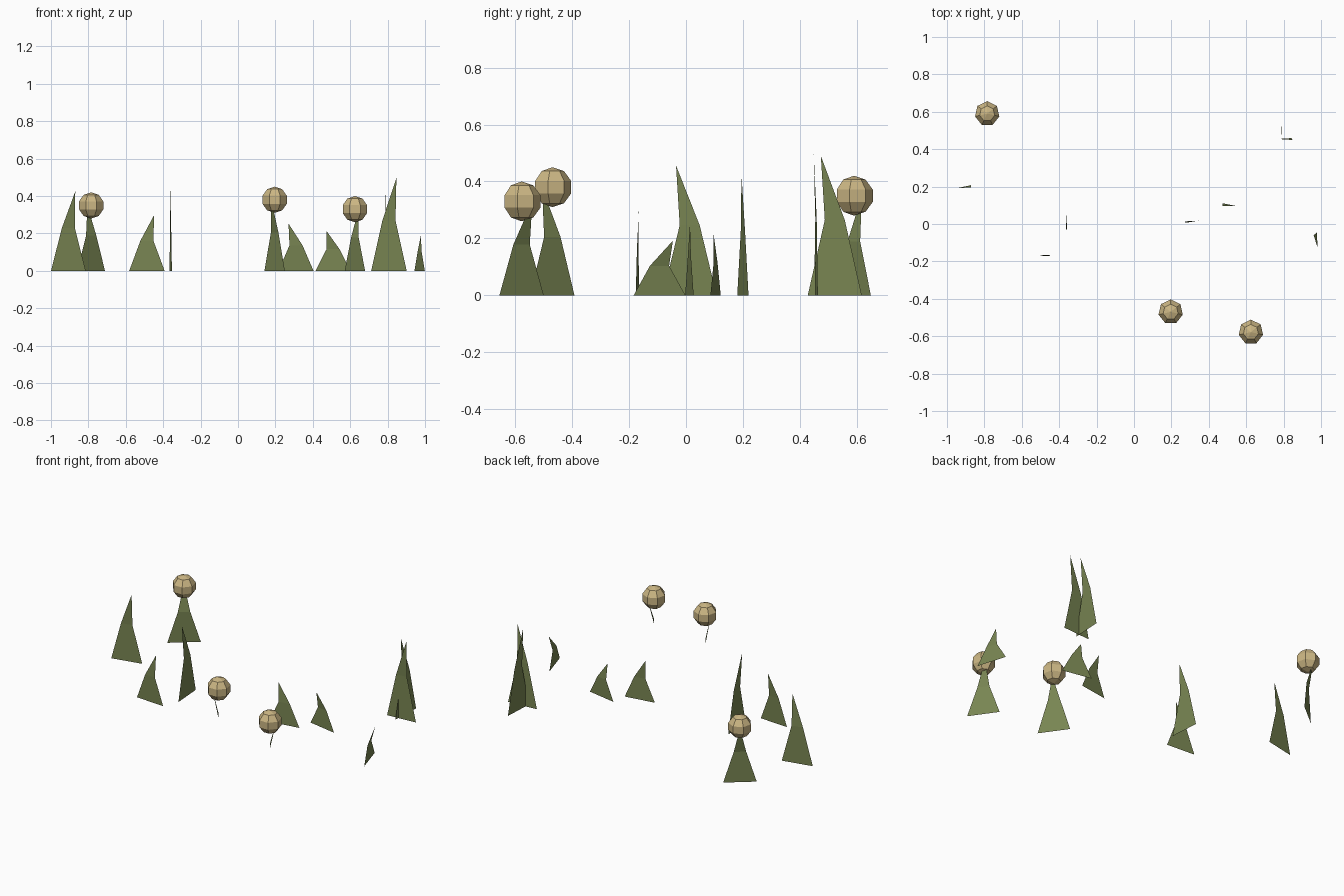
import bpy
import bmesh
from math import cos, sin, radians
from mathutils import Vector, Matrix

cube = bpy.data.objects.get("Cube")
if cube:
    bpy.data.objects.remove(cube, do_unlink=True)


def make_material(name, color):
    mat = bpy.data.materials.new(name)
    mat.use_nodes = True
    mat.diffuse_color = color
    mat.node_tree.nodes["Principled BSDF"].inputs["Base Color"].default_value = color
    return mat


GREEN = make_material("olive green", (0.19, 0.235, 0.085, 1))
TAN = make_material("straw tan", (0.6, 0.47, 0.23, 1))


def add_object(name, bm, mat):
    mesh = bpy.data.meshes.new(name)
    bm.to_mesh(mesh)
    bm.free()
    mesh.materials.append(mat)
    obj = bpy.data.objects.new(name, mesh)
    bpy.context.collection.objects.link(obj)
    return obj


def add_blade(name, x, y, angle, height, lean, width=0.19):
    """Flat tapering blade: upright lower half, bent pointed tip."""
    base = Vector((x, y, 0))
    across = Vector((cos(radians(angle)), sin(radians(angle)), 0)) * width / 2
    middle = base + Vector((0, 0, height * 0.54))
    tip = base + Vector((*lean, height))
    bm = bmesh.new()
    low_l, low_r, mid_r, mid_l, top = [bm.verts.new(p) for p in (
        base - across, base + across,
        middle + across * 0.37, middle - across * 0.37, tip)]
    bm.faces.new((low_l, low_r, mid_r, mid_l))
    bm.faces.new((mid_l, mid_r, top))
    add_object(name, bm, GREEN)


def add_seed_head(name, x, y, z):
    """Faceted ball on top of a blade."""
    bm = bmesh.new()
    bmesh.ops.create_uvsphere(bm, u_segments=7, v_segments=5, radius=0.07,
                              matrix=Matrix.Translation((x, y, z)))
    add_object(name, bm, TAN)


# Plain grass blades: x, y, angle, height, tip lean
blades = [
    (-0.907, 0.20, 12, 0.425, (0.037, -0.005)),
    (-0.487, -0.17, -4, 0.297, (0.038, 0.004)),
    (-0.36, 0.013, 94, 0.456, (-0.003, -0.048)),
    (0.807, 0.457, 4, 0.498, (0.04, -0.008)),
    (0.79, 0.523, 87, 0.49, (0.001, -0.049)),
    (0.31, 0.012, 9, 0.253, (-0.04, 0.002)),
    (0.508, 0.104, -11, 0.215, (-0.036, -0.007)),
    (0.971, -0.093, -73, 0.192, (0.007, 0.047)),
]
for i, blade in enumerate(blades, 1):
    add_blade(f"grass_blade_{i}", *blade)

# Blades that carry a seed head
stems = [
    (-0.785, 0.59, 39, 0.35, (-0.02, 0.028)),
    (0.196, -0.47, -55, 0.38, (-0.018, -0.036)),
    (0.625, -0.578, -55, 0.33, (0.02, 0.038)),
]
for i, (x, y, angle, height, lean) in enumerate(stems, 1):
    add_blade(f"seed_stem_{i}", x, y, angle, height, lean)
    add_seed_head(f"seed_head_{i}", x, y, height)
